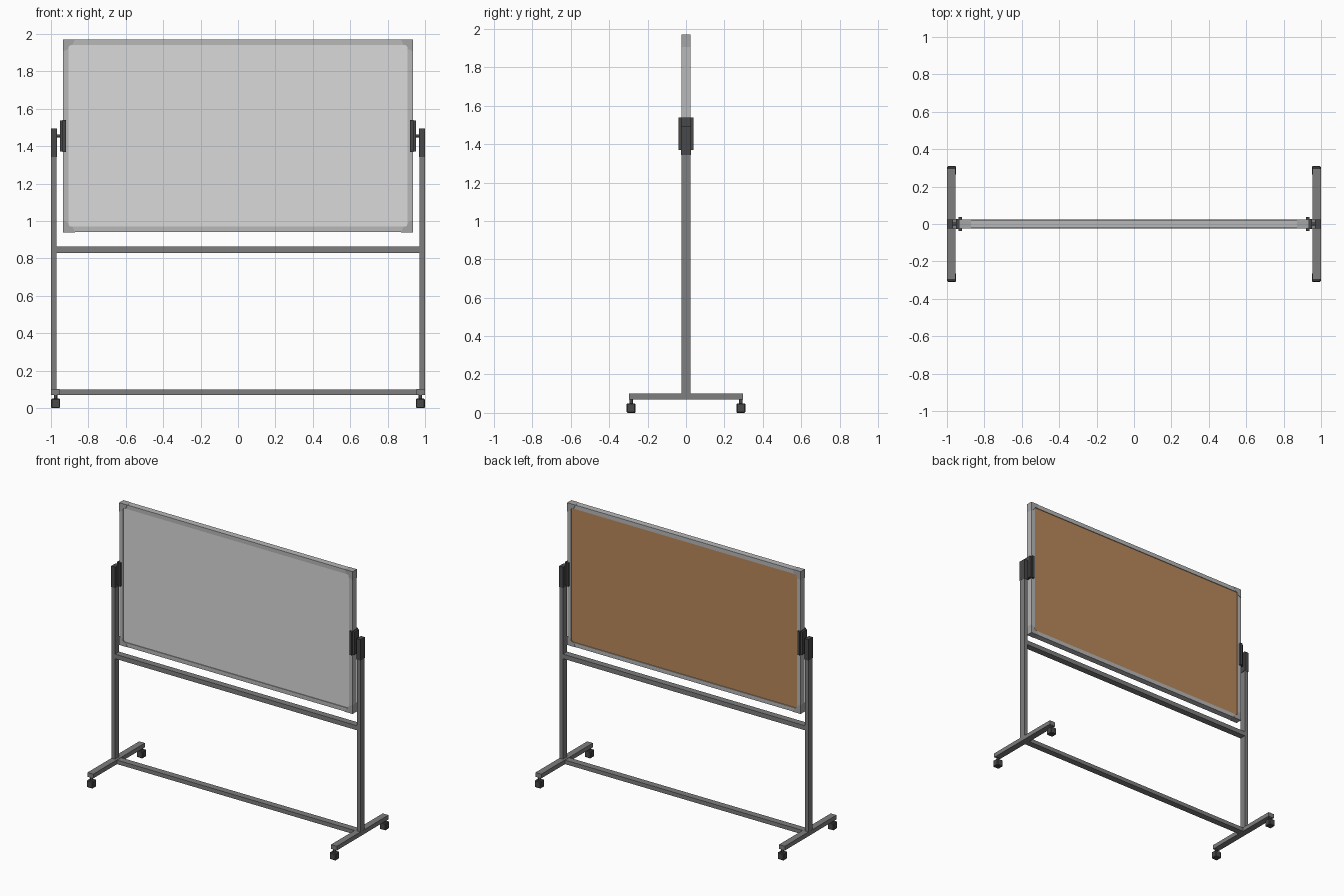
import bpy, bmesh, math
from mathutils import Matrix, Vector

if "Cube" in bpy.data.objects:
    bpy.data.objects.remove(bpy.data.objects["Cube"])


def mat(name, r, g, b):
    m = bpy.data.materials.new(name)
    m.diffuse_color = (r, g, b, 1)
    m.use_nodes = True
    m.node_tree.nodes["Principled BSDF"].inputs["Base Color"].default_value = m.diffuse_color
    return m


WHITE = mat("board_white", 0.70, 0.70, 0.70)
ALU = mat("aluminium", 0.48, 0.48, 0.48)
CORNER = mat("corner_grey", 0.38, 0.38, 0.38)
STEEL = mat("steel_grey", 0.21, 0.21, 0.21)
DARK = mat("dark_plastic", 0.065, 0.065, 0.068)
CORK = mat("cork_brown", 0.49, 0.25, 0.105)


def finish(name, bm, material):
    bmesh.ops.recalc_face_normals(bm, faces=bm.faces)
    me = bpy.data.meshes.new(name)
    bm.to_mesh(me)
    bm.free()
    me.materials.append(material)
    ob = bpy.data.objects.new(name, me)
    bpy.context.collection.objects.link(ob)
    return ob


def box(name, x, y, z, material, bevel=0):
    """Box from (min, max) ranges."""
    bm = bmesh.new()
    size = [r[1] - r[0] for r in (x, y, z)]
    mid = Vector([(r[0] + r[1]) / 2 for r in (x, y, z)])
    bmesh.ops.create_cube(bm, size=1, matrix=Matrix.Translation(mid) @ Matrix.Diagonal((*size, 1)))
    if bevel:
        bmesh.ops.bevel(bm, geom=bm.edges[:], offset=bevel, segments=1, affect='EDGES')
    return finish(name, bm, material)


def span(a, b, s):
    return tuple(sorted((a * s, b * s)))


def cylinder(name, centre, radius, length, axis, material):
    bm = bmesh.new()
    rot = Matrix.Rotation(math.pi / 2, 4, 'Y') if axis == 'X' else Matrix()
    bmesh.ops.create_cone(bm, cap_ends=True, segments=16, radius1=radius, radius2=radius,
                          depth=length, matrix=Matrix.Translation(centre) @ rot)
    for f in bm.faces:
        f.smooth = len(f.verts) == 4
    for e in bm.edges:
        e.smooth = all(f.smooth for f in e.link_faces)
    return finish(name, bm, material)


W, Z0, Z1 = 0.935, 0.94, 1.97      # board outline
F, C, D = 0.03, 0.065, 0.0225      # frame width, corner length, half depth
T = 0.0235                         # half tube depth

# writing surface and cork back
box("whiteboard_panel", (-W + F, W - F), (-0.017, 0), (Z0 + F, Z1 - F), WHITE)
box("cork_panel", (-W + F, W - F), (0, 0.017), (Z0 + F, Z1 - F), CORK)

# aluminium rails between the corner pieces
for name, z in (("frame_bottom", (Z0, Z0 + F)), ("frame_top", (Z1 - F, Z1))):
    box(name, (-W + F, W - F), (-D, D), z, ALU)
for s, side in ((-1, "left"), (1, "right")):
    box("frame_" + side, span(W - F, W, s), (-D, D), (Z0 + F, Z1 - F), ALU)

# L shaped corner pieces with slanted ends and a softened inner corner
L_SHAPE = [(0, 0), (C, 0), (C - 0.015, F + 0.001), (F + 0.012, F + 0.001),
           (F + 0.004, F + 0.004), (F + 0.001, F + 0.012), (F + 0.001, C - 0.015), (0, C)]
for sx in (-1, 1):
    for sz, zc in ((1, Z0), (-1, Z1)):
        bm = bmesh.new()
        face = bm.faces.new([bm.verts.new((sx * (W + 0.001 - a), -D - 0.0015, zc + sz * (b - 0.001)))
                             for a, b in L_SHAPE])
        ext = bmesh.ops.extrude_face_region(bm, geom=[face])
        bmesh.ops.translate(bm, vec=(0, 2 * D + 0.003, 0),
                            verts=[v for v in ext["geom"] if isinstance(v, bmesh.types.BMVert)])
        finish("frame_corner", bm, CORNER)

# stand: cross bars
box("middle_crossbar", (-0.97, 0.97), (-T, T), (0.83, 0.863), STEEL)
box("lower_crossbar", (-0.955, 0.955), (-T, T), (0.07, 0.099), STEEL)

for s, side in ((-1, "left"), (1, "right")):
    # post, cap and foot
    box(side + "_post", span(0.97, 0.9995, s), (-T, T), (0.1, 1.35), STEEL)
    box(side + "_post_cap", span(0.968, 1.0, s), (-0.025, 0.025), (1.343, 1.495), DARK)
    box(side + "_foot", span(0.954, 1.0, s), (-0.296, 0.296), (0.07, 0.101), STEEL)
    # pivot and the clamp holding the board
    cylinder(side + "_pivot", (s * 0.96, 0, 1.455), 0.008, 0.024, 'X', DARK)
    box(side + "_clamp_flange", span(0.92, 0.938, s), (-0.038, 0.038), (1.37, 1.54), DARK)
    box(side + "_clamp_body", span(0.938, 0.952, s), (-0.026, 0.026), (1.372, 1.538), DARK)
    # casters
    for y in (-0.286, 0.286):
        box(side + "_caster", span(0.951, 0.999, s), (y - 0.023, y + 0.023), (0, 0.05), DARK, 0.004)
        cylinder(side + "_caster_stem", (s * 0.975, y, 0.06), 0.009, 0.024, 'Z', DARK)
